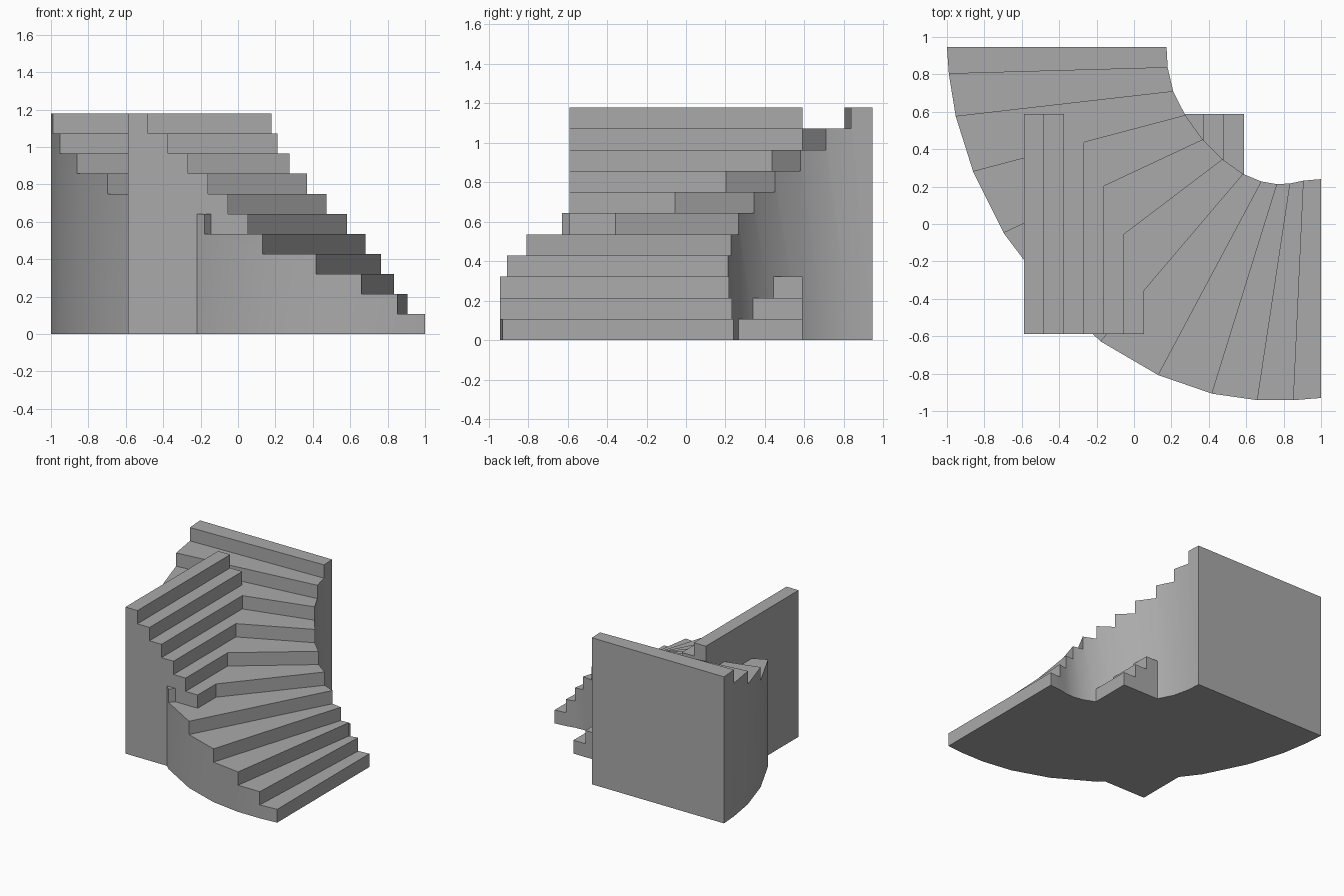
import bpy, bmesh, math

cube = bpy.data.objects.get("Cube")
if cube:
    bpy.data.objects.remove(cube, do_unlink=True)

STEPS = 11
RISE = 1.178 / STEPS
HALF = 0.589

grey = bpy.data.materials.new("stone grey")
grey.use_nodes = True
colour = (0.4, 0.4, 0.4, 1)
grey.diffuse_color = colour
grey.node_tree.nodes["Principled BSDF"].inputs["Base Color"].default_value = colour


def finish(name, bm):
    bmesh.ops.remove_doubles(bm, verts=bm.verts, dist=0.0001)
    bmesh.ops.recalc_face_normals(bm, faces=bm.faces)
    mesh = bpy.data.meshes.new(name)
    bm.to_mesh(mesh)
    bm.free()
    mesh.materials.append(grey)
    obj = bpy.data.objects.new(name, mesh)
    bpy.context.collection.objects.link(obj)
    return obj


def add_face(bm, points):
    return bm.faces.new([bm.verts.new(p) for p in points])


# Straight flight: stepped side profile extruded across its width
profile = [(HALF, 0), (-HALF, 0)]
for i in range(STEPS, 0, -1):
    profile += [(HALF - i * RISE, i * RISE), (HALF - (i - 1) * RISE, i * RISE)]
bm = bmesh.new()
# the first profile corner of the top step sits directly above the back corner
side = add_face(bm, [(x, -HALF, z) for x, z in profile])
ext = bmesh.ops.extrude_face_region(bm, geom=[side], use_keep_orig=True)
new_verts = [v for v in ext["geom"] if isinstance(v, bmesh.types.BMVert)]
bmesh.ops.translate(bm, verts=new_verts, vec=(0, 2 * HALF, 0))
finish("straight_stairs", bm)

# Curved flight: riser lines from bottom to top, inner and outer ends
inner = [(1, 0.24), (0.907, 0.232), (0.835, 0.217), (0.765, 0.213),
         (0.682, 0.227), (0.584, 0.267), (0.474, 0.345), (0.368, 0.45),
         (0.275, 0.58), (0.21, 0.708), (0.18, 0.836), (0.174, 0.946)]
outer = [(1, -0.93), (0.853, -0.942), (0.66, -0.942), (0.417, -0.907),
         (0.13, -0.808), (-0.178, -0.628), (-0.46, -0.363), (-0.697, -0.048),
         (-0.86, 0.28), (-0.953, 0.575), (-0.99, 0.803), (-1, 0.946)]
bm = bmesh.new()
for k in range(STEPS):
    low, top = k * RISE, (k + 1) * RISE
    a, b, c, d = inner[k], outer[k], outer[k + 1], inner[k + 1]
    add_face(bm, [(*p, top) for p in (a, b, c, d)])       # tread
    add_face(bm, [(*p, 0) for p in (a, b, c, d)])         # underside
    add_face(bm, [(*a, low), (*b, low), (*b, top), (*a, top)])  # riser
    for start, end in ((a, d), (b, c)):                   # side walls
        wall = [(*start, 0), (*end, 0), (*end, top), (*start, top)]
        if k:
            wall.append((*start, low))
        add_face(bm, wall)
# Tall back wall
a, b = inner[-1], outer[-1]
add_face(bm, [(*a, 0), (*b, 0), (*b, STEPS * RISE), (*a, STEPS * RISE)])
stairs = finish("curved_stairs", bm)

# Smooth the curved walls, keep the steps crisp
bpy.ops.object.select_all(action="DESELECT")
stairs.select_set(True)
bpy.context.view_layer.objects.active = stairs
bpy.ops.object.shade_smooth_by_angle(angle=math.radians(30))
